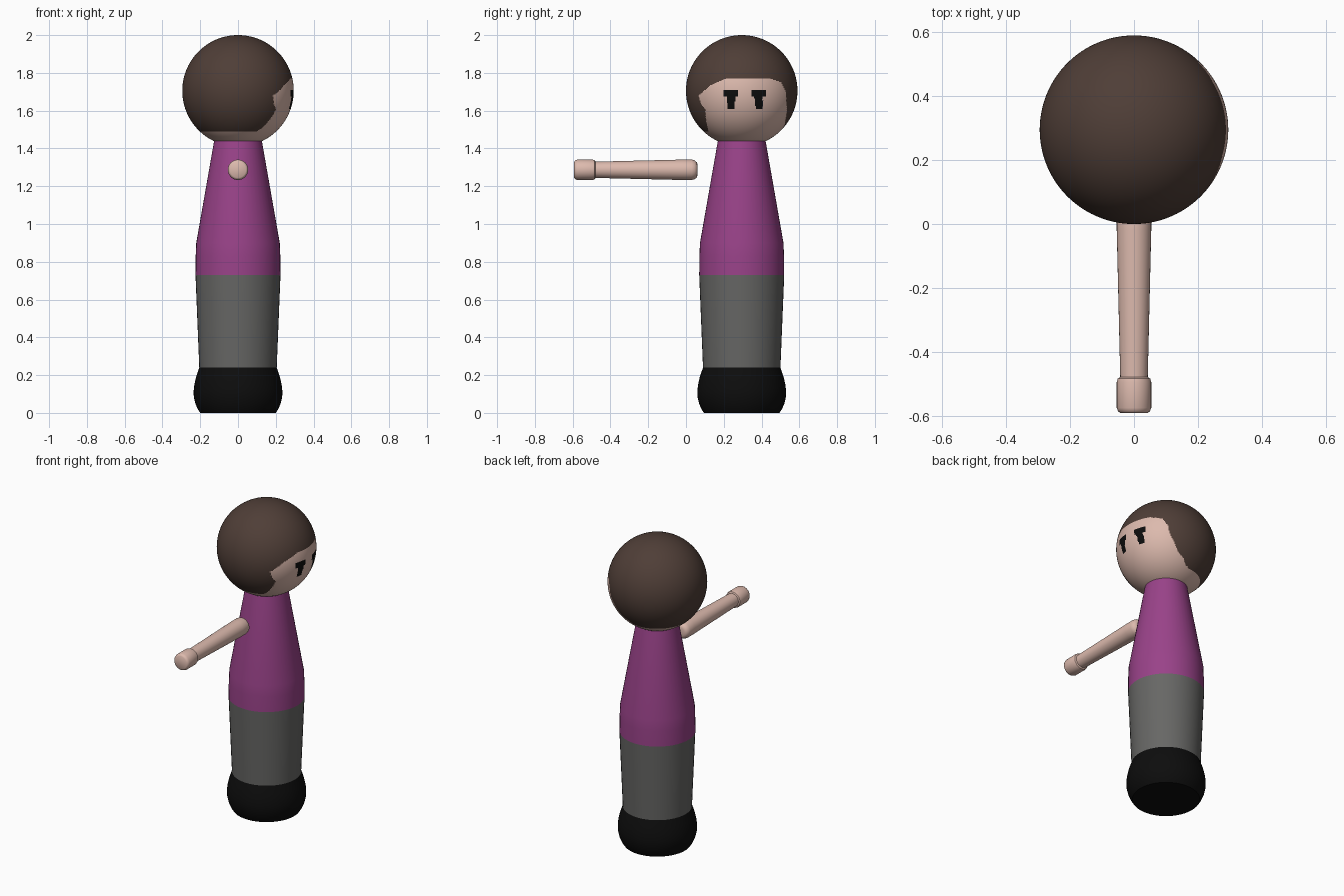
import bpy, bmesh, math
from mathutils import Matrix

if "Cube" in bpy.data.objects:
    bpy.data.objects.remove(bpy.data.objects["Cube"])

AXIS_Y = 0.295          # the body stands behind the origin
HEAD_R, HEAD_Z = 0.295, 1.705


def mat(name, rgb):
    m = bpy.data.materials.new(name)
    m.diffuse_color = (*rgb, 1)
    m.use_nodes = True
    m.node_tree.nodes["Principled BSDF"].inputs["Base Color"].default_value = m.diffuse_color
    return m


hair = mat("brown hair", (0.078, 0.048, 0.038))
skin = mat("skin", (0.72, 0.49, 0.42))
purple = mat("purple cloth", (0.32, 0.055, 0.25))
grey = mat("grey cloth", (0.135, 0.135, 0.13))
black = mat("black", (0.004, 0.004, 0.004))


def finish(bm, name, mats, angle=40):
    bmesh.ops.recalc_face_normals(bm, faces=bm.faces[:])
    me = bpy.data.meshes.new(name)
    bm.to_mesh(me)
    bm.free()
    ob = bpy.data.objects.new(name, me)
    bpy.context.collection.objects.link(ob)
    for m in mats:
        me.materials.append(m)
    bpy.ops.object.select_all(action='DESELECT')
    ob.select_set(True)
    bpy.context.view_layer.objects.active = ob
    bpy.ops.object.shade_smooth_by_angle(angle=math.radians(angle))
    return ob


def lathe(name, profile, material, matrix, n=48, caps=(True, True)):
    """Revolve (radius, height) points about z, then move by matrix."""
    bm = bmesh.new()
    rings = [[bm.verts.new((r * math.cos(2 * math.pi * i / n),
                            r * math.sin(2 * math.pi * i / n), h)) for i in range(n)]
             for r, h in profile]
    for a, b in zip(rings, rings[1:]):
        for i in range(n):
            j = (i + 1) % n
            bm.faces.new((a[i], a[j], b[j], b[i]))
    for ring, on in zip((rings[0], rings[-1]), caps):
        if on:
            bm.faces.new(ring)
    bmesh.ops.transform(bm, matrix=matrix, verts=bm.verts[:])
    return finish(bm, name, [material])


# Body: boots, trousers and shirt stacked on one axis
body = Matrix.Translation((0, AXIS_Y, 0))
lathe("boots", [(0.20, 0), (0.213, 0.02), (0.226, 0.05), (0.234, 0.085), (0.235, 0.115),
                (0.231, 0.15), (0.222, 0.19), (0.205, 0.24)], black, body)
lathe("trousers", [(0.205, 0.24), (0.225, 0.73)], grey, body, caps=(False, False))
lathe("shirt", [(0.225, 0.73), (0.224, 0.83), (0.221, 0.90), (0.126, 1.442)],
      purple, body, caps=(False, False))

# Arm: one detached arm pointing forwards, with a cuff-like hand
arm = Matrix.Translation((0, 0, 1.287)) @ Matrix.Rotation(math.radians(-90), 4, 'X')
lathe("arm", [(0.043, -0.50), (0.043, -0.48), (0.054, -0.02), (0.054, 0.03), (0.050, 0.046),
              (0.040, 0.057), (0.028, 0.061)], skin, arm, n=32)
lathe("hand", [(0.042, -0.592), (0.050, -0.586), (0.054, -0.575), (0.054, -0.495),
               (0.051, -0.484), (0.043, -0.479)], skin, arm, n=32)


# Head: fine sphere whose faces are coloured by position, looking towards +x
def interp(z, pts):
    """Piecewise linear y along (z, y) points sorted from top to bottom."""
    for (z0, y0), (z1, y1) in zip(pts, pts[1:]):
        if z1 <= z <= z0:
            return y0 + (y1 - y0) * (z0 - z) / (z0 - z1)
    return pts[-1][1]


HAIR_L = [(0.068, -0.07), (0.058, -0.10), (0.032, -0.16), (0.0, -0.20), (-0.027, -0.228),
          (-0.069, -0.215), (-0.10, -0.193), (-0.16, -0.188), (-0.22, -0.175)]
HAIR_R = [(0.068, 0.12), (0.064, 0.15), (0.045, 0.21), (0.0, 0.232),
          (-0.10, 0.240), (-0.18, 0.228), (-0.22, 0.20)]


def head_colour(p):
    x, y, z = p
    if x > 0:
        # eyes: a lash bar above a narrower iris, mirrored about the face centre
        e = abs(y - 0.017)
        if (-0.03 < z < 0.004 and 0.037 < e < 0.113) or (-0.098 < z < 0 and 0.05 < e < 0.094
                                                        and e > 0.05 - (z + 0.03) * 0.1):
            return 2
        if z < 0.068 and interp(z, HAIR_L) < y < interp(z, HAIR_R):
            return 1
    return 1 if z < -0.217 else 0


bm = bmesh.new()
bmesh.ops.create_uvsphere(bm, u_segments=280, v_segments=180, radius=HEAD_R)
for f in bm.faces:
    f.material_index = head_colour(f.calc_center_median())
bmesh.ops.translate(bm, verts=bm.verts[:], vec=(0, AXIS_Y, HEAD_Z))
finish(bm, "head", [hair, skin, black])
